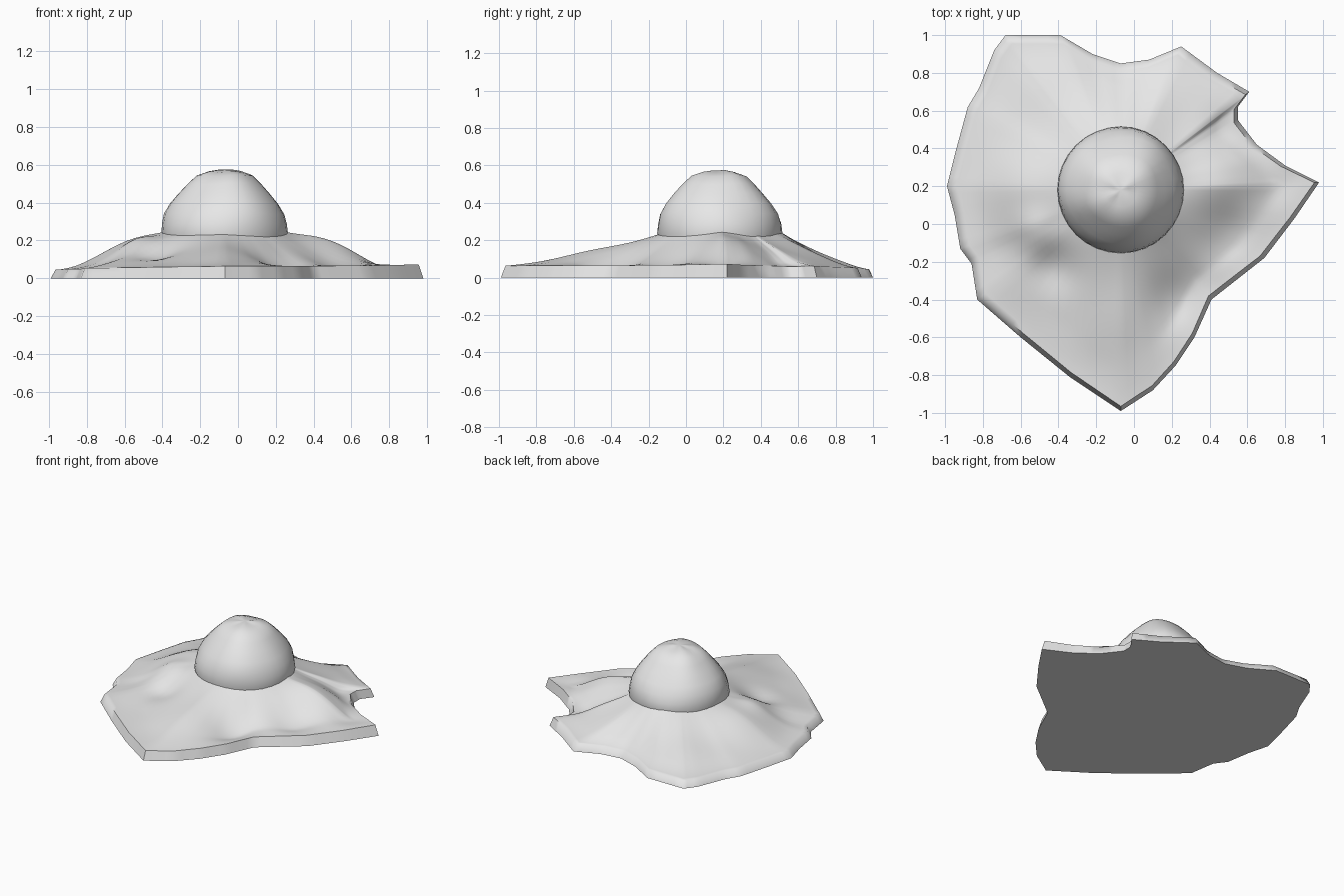
import bpy, bmesh, math
from mathutils import Vector

cube = bpy.data.objects.get("Cube")
if cube:
    bpy.data.objects.remove(cube, do_unlink=True)

stone = bpy.data.materials.new("pale_grey_stone")
stone.use_nodes = True
GREY = (0.8, 0.8, 0.8, 1)
stone.diffuse_color = GREY
stone.node_tree.nodes["Principled BSDF"].inputs["Base Color"].default_value = GREY

CENTRE = Vector((-0.07, 0.18))
FOOT = 0.33      # radius where the dome meets the land

# Shoreline, counter-clockwise from the east point
OUTLINE = [(.98, .22), (.8, .31), (.65, .42), (.55, .55), (.55, .62), (.61, .7),
           (.44, .8), (.25, .94), (.08, .87), (-.07, .85), (-.22, .9), (-.39, 1),
           (-.68, 1), (-.74, .92), (-.82, .72), (-.88, .62), (-.94, .4), (-.99, .2),
           (-.95, .05), (-.92, -.13), (-.86, -.21), (-.83, -.4), (-.6, -.6),
           (-.34, -.81), (-.07, -.99), (.1, -.88), (.22, -.75), (.32, -.6),
           (.41, -.4), (.55, -.29), (.69, -.18), (.85, .03)]

# Hills and hollows: x, y, height, spread
BUMPS = [(.45, .25, .045, .13), (.78, .2, -.035, .1), (-.1, .65, .025, .16),
         (-.57, .2, .035, .15), (-.53, -.04, .04, .08), (-.42, -.23, -.05, .09),
         (.24, -.38, -.06, .12), (.5, -.08, -.05, .12), (.5, .5, -.03, .08)]


def ripple(x, y, z):
    """Smooth uneven value between -1 and 1."""
    return (math.sin(2.3 * x + 1.7 * y + z) + math.sin(3.1 * y - 1.9 * x + 2 * z + 1)
            + math.sin(2.9 * x - z + 2)) / 3


def finish(bm, name, angle):
    bmesh.ops.recalc_face_normals(bm, faces=bm.faces)
    mesh = bpy.data.meshes.new(name)
    bm.to_mesh(mesh)
    bm.free()
    mesh.materials.append(stone)
    obj = bpy.data.objects.new(name, mesh)
    bpy.context.collection.objects.link(obj)
    bpy.ops.object.select_all(action='DESELECT')
    obj.select_set(True)
    bpy.context.view_layer.objects.active = obj
    bpy.ops.object.shade_smooth_by_angle(angle=math.radians(angle))


def skin(bm, rings):
    for a, b in zip(rings, rings[1:]):
        n = len(a)
        for i in range(n):
            j = (i + 1) % n
            bm.faces.new((a[i], a[j], b[j], b[i]))


def land_height(p, t):
    rim = 0.045 + 0.03 * max(0, p.x) + 0.02 * max(0, -p.y)
    z = rim + (0.245 - rim) * (1 - t) ** 1.3
    fade = min(1, 4 * (1 - t))
    for x, y, h, s in BUMPS:
        z += fade * h * math.exp(-((p.x - x) ** 2 + (p.y - y) ** 2) / (2 * s * s))
    z += 0.01 * fade * ripple(p.x * 4, p.y * 4, 0)
    return max(z, 0.025)


# Land: spokes running from the dome foot to the shoreline
shore = []
for i, p in enumerate(OUTLINE):
    a, b = Vector(p), Vector(OUTLINE[(i + 1) % len(OUTLINE)])
    shore += [a.lerp(b, k / 4) for k in range(4)]

bm = bmesh.new()
RINGS = 22
rings = []
for k in range(RINGS + 1):
    t = k / RINGS
    ring = []
    for s in shore:
        d = s - CENTRE
        inner, outer = d.normalized() * (FOOT - 0.04), d * (1 - 0.025 / d.length)
        p = CENTRE + inner.lerp(outer, t)
        ring.append(bm.verts.new((p.x, p.y, land_height(p, t))))
    rings.append(ring)
base = [bm.verts.new((s.x, s.y, 0)) for s in shore]
rings.append(base)
skin(bm, rings)
bm.faces.new(rings[0])
bm.faces.new(base)
finish(bm, "land_base", 60)

# Dome: rounded boulder with a slightly uneven surface
PROFILE = [(.32, .18), (.335, .24), (.33, .29), (.318, .34), (.285, .395),
           (.24, .45), (.195, .5), (.15, .543), (.09, .563), (.04, .57)]
SIDES = 32
bm = bmesh.new()
rings = []
for r, z in PROFILE:
    ring = []
    for i in range(SIDES):
        a = 2 * math.pi * i / SIDES
        u = Vector((math.cos(a), math.sin(a)))
        lump = ripple(u.x * 1.5, u.y * 1.5, z * 6)
        rough = r * (1 + 0.04 * lump * min(1, max(0, (z - .22) * 8)))
        p = CENTRE + u * rough
        ring.append(bm.verts.new((p.x, p.y, z + 0.006 * lump)))
    rings.append(ring)
skin(bm, rings)
top = bm.verts.new((CENTRE.x, CENTRE.y, .574))
for i in range(SIDES):
    bm.faces.new((rings[-1][i], rings[-1][(i + 1) % SIDES], top))
bm.faces.new(rings[0])
finish(bm, "dome", 50)
